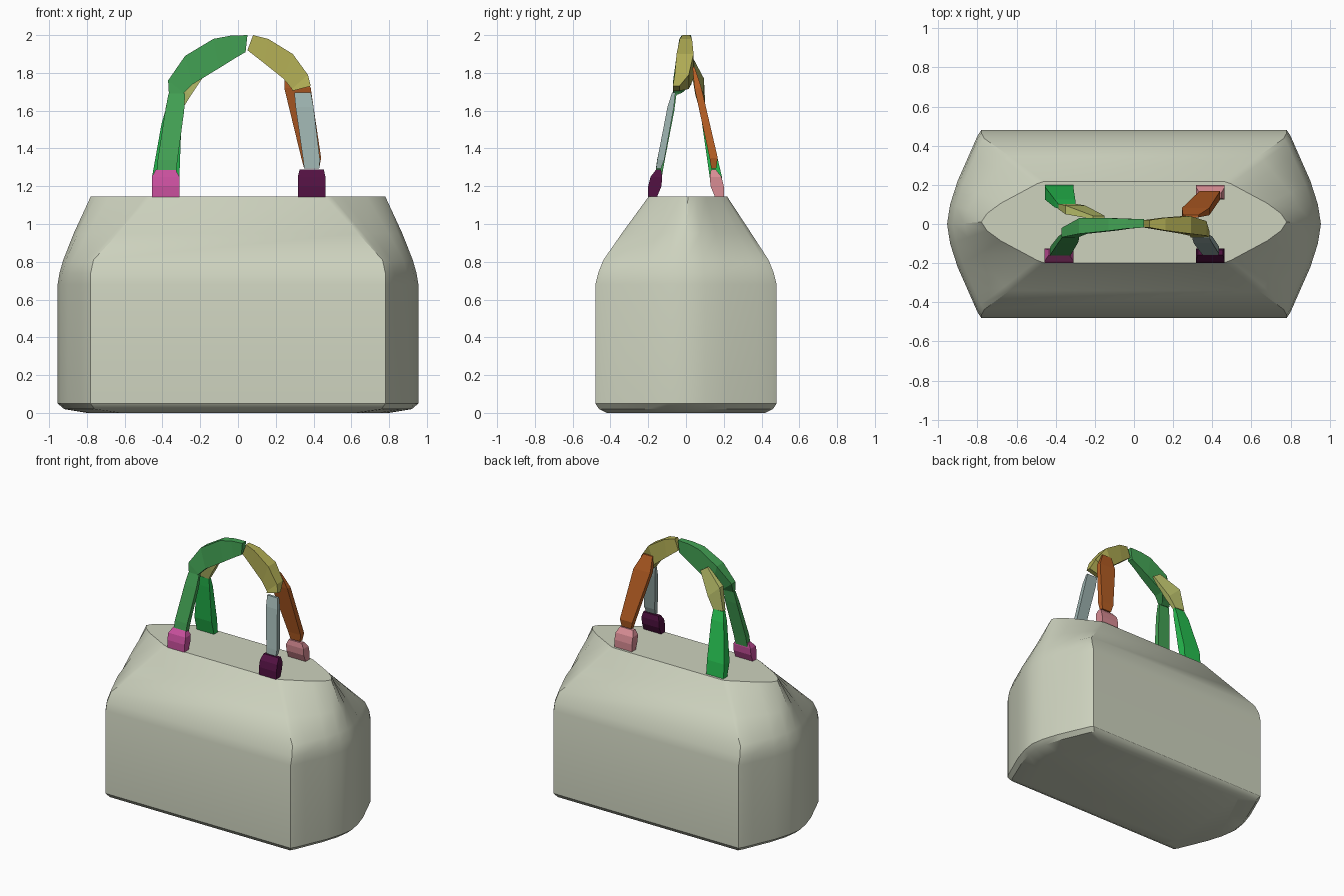
import bpy, bmesh, math

cube = bpy.data.objects.get("Cube")
if cube:
    bpy.data.objects.remove(cube, do_unlink=True)


def material(name, rgb):
    """Flat colour from sRGB 0-255, stored as linear."""
    lin = [((c / 255 + 0.055) / 1.055) ** 2.4 if c > 10 else c / 255 / 12.92 for c in rgb]
    m = bpy.data.materials.new(name)
    m.use_nodes = True
    m.diffuse_color = (*lin, 1)
    bsdf = next(n for n in m.node_tree.nodes if n.type == 'BSDF_PRINCIPLED')
    bsdf.inputs["Base Color"].default_value = (*lin, 1)
    bsdf.inputs["Roughness"].default_value = 0.8
    return m


stone = material("pale_stone", (205, 210, 190))
green = material("leaf_green", (67, 162, 84))
bright = material("bright_green", (38, 190, 80))
lemon = material("pale_yellow", (188, 194, 108))
olive = material("olive_yellow", (176, 172, 84))
slate = material("slate_blue", (155, 176, 173))
orange = material("burnt_orange", (182, 94, 36))
magenta = material("magenta", (202, 80, 158))
plum = material("dark_plum", (82, 17, 66))
rose = material("rose_pink", (216, 140, 148))


def loft(name, rings, mat, smooth=False):
    """Bridge matching rings of points and cap both ends."""
    bm = bmesh.new()
    loops = [[bm.verts.new(p) for p in ring] for ring in rings]
    for a, b in zip(loops, loops[1:]):
        for i in range(len(a)):
            j = (i + 1) % len(a)
            bm.faces.new((a[i], a[j], b[j], b[i]))
    bm.faces.new(loops[0])
    bm.faces.new(loops[-1])
    bmesh.ops.recalc_face_normals(bm, faces=bm.faces)
    mesh = bpy.data.meshes.new(name)
    bm.to_mesh(mesh)
    bm.free()
    mesh.materials.append(mat)
    obj = bpy.data.objects.new(name, mesh)
    bpy.context.collection.objects.link(obj)
    if smooth:
        bpy.ops.object.select_all(action='DESELECT')
        obj.select_set(True)
        bpy.context.view_layer.objects.active = obj
        bpy.ops.object.shade_smooth_by_angle(angle=math.radians(32))
    return obj


# Bag body: straight sides with bulging ends, tapering to a flat top
BULGE = [(0, 1), (.11, .94), (.29, .79), (.69, .46), (.91, .21), (1, 0)]


def body_ring(z, corner_x, corner_y, tip_x, shift=0):
    end = [(corner_x + (tip_x - corner_x) * t, -corner_y * s) for t, s in BULGE]
    end += [(x, -y) for x, y in reversed(end[:-1])]
    ring = end + [(-x, -y) for x, y in end]
    return [(x, y + shift, z) for x, y in ring]


loft("bag_body", [
    body_ring(0.0, .62, .42, .80),
    body_ring(.02, .76, .46, .92),
    body_ring(.05, .78, .48, .955),
    body_ring(.68, .78, .48, .955),
    body_ring(.74, .78, .465, .945),
    body_ring(.81, .765, .437, .925),
    body_ring(.95, .635, .343, .87, .003),
    body_ring(1.145, .46, .208, .78, .01),
], stone, smooth=True)


def upright(name, sections, mat):
    """Sections: z, x0, x1, y0, y1."""
    loft(name, [[(x0, y0, z), (x1, y0, z), (x1, y1, z), (x0, y1, z)]
                for z, x0, x1, y0, y1 in sections], mat)


def arch(name, sections, mat):
    """Sections: inner x, inner z, outer x, outer z, y0, y1."""
    loft(name, [[(xi, y0, zi), (xo, y0, zo), (xo, y1, zo), (xi, y1, zi)]
                for xi, zi, xo, zo, y0, y1 in sections], mat)


# Handle feet
def foot(name, cx, side, top_half, mat):
    secs = []
    for z, half, near, far in [(1.14, .073, .155, .2), (1.2, .073, .13, .2),
                               (1.25, .073, .126, .188), (1.288, top_half, .132, .158)]:
        y0, y1 = sorted((side * near, side * far))
        secs.append((z, cx - half, cx + half, y0, y1))
    upright(name, secs, mat)


foot("front_right_foot", -.383, -1, .052, magenta)
foot("front_left_foot", .39, -1, .064, plum)
foot("back_left_foot", .39, 1, .055, rose)

# Handle struts
upright("front_right_strut", [(1.25, -.43, -.33, -.165, -.128), (1.34, -.425, -.32, -.153, -.112),
                              (1.6, -.385, -.285, -.094, -.062), (1.69, -.368, -.28, -.07, -.05)], green)
upright("front_left_strut", [(1.295, .35, .43, -.158, -.132), (1.34, .345, .434, -.152, -.115),
                             (1.62, .305, .4, -.098, -.064), (1.695, .298, .386, -.074, -.056)], slate)
upright("back_left_strut", [(1.295, .35, .43, .133, .16), (1.35, .335, .44, .125, .168),
                            (1.72, .245, .385, .045, .082), (1.83, .25, .33, .034, .046)], orange)
upright("back_right_strut", [(1.14, -.455, -.31, .155, .2), (1.25, -.455, -.31, .125, .19),
                             (1.53, -.405, -.3, .085, .125), (1.6, -.385, -.3, .078, .1)], bright)

# Upper arch pieces
arch("right_arch", [(.04, 1.91, .05, 2.0, -.018, .025), (-.02, 1.875, -.04, 1.997, -.024, .027),
                    (-.1, 1.825, -.13, 1.98, -.035, .03), (-.24, 1.74, -.28, 1.89, -.05, .03),
                    (-.285, 1.695, -.37, 1.76, -.068, -.02), (-.29, 1.685, -.366, 1.69, -.07, -.045)], green)
arch("left_arch", [(.05, 1.92, .08, 2.0, -.018, .02), (.14, 1.85, .16, 1.98, -.033, .032),
                   (.24, 1.77, .29, 1.9, -.05, .04), (.285, 1.715, .37, 1.79, -.06, .015),
                   (.29, 1.705, .385, 1.73, -.07, -.035)], olive)
arch("back_right_arch", [(-.3, 1.6, -.385, 1.605, .075, .103), (-.25, 1.68, -.35, 1.77, .05, .095),
                         (-.15, 1.83, -.21, 1.87, .025, .042)], lemon)
